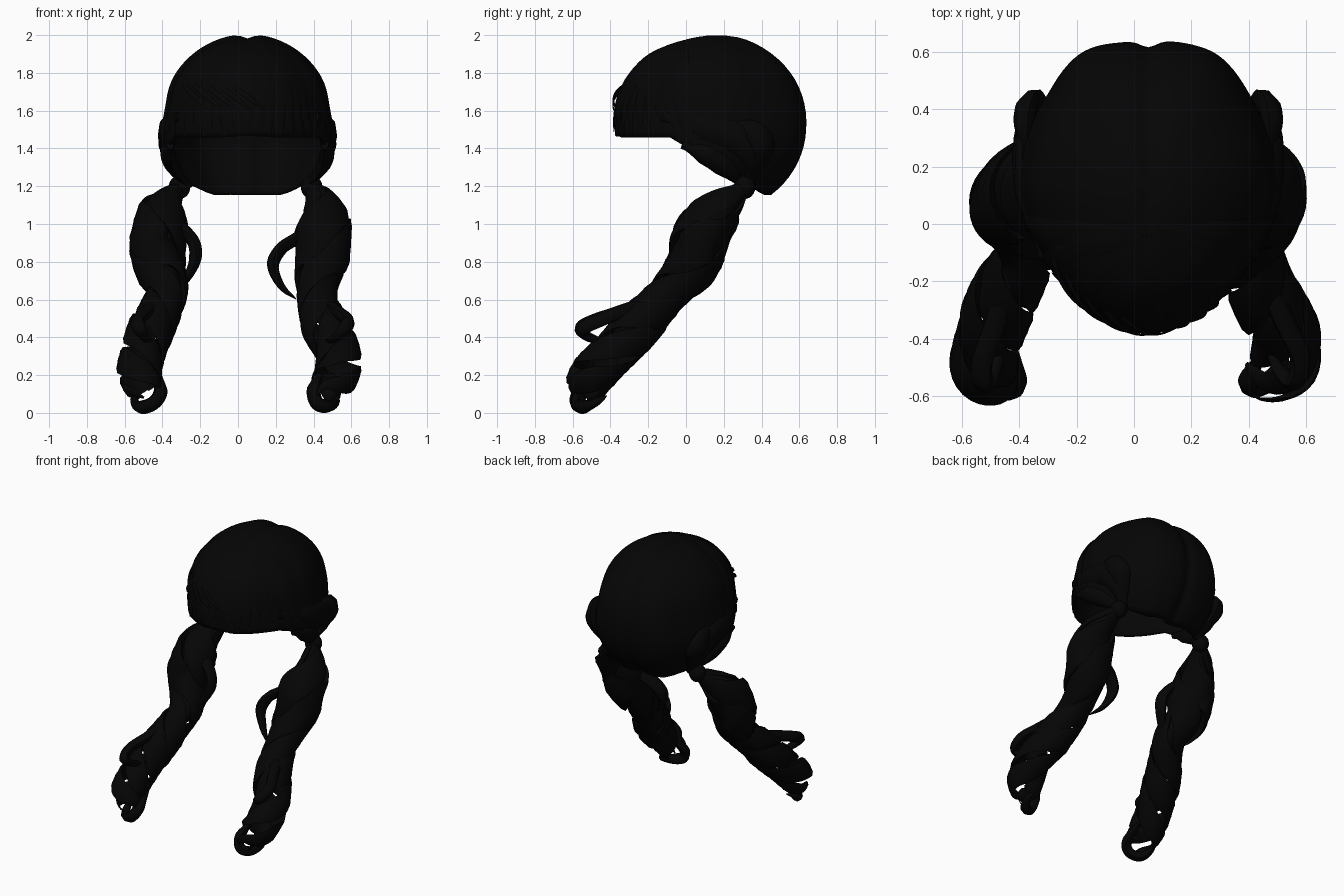
import bpy, bmesh, math, random
from mathutils import Vector

if "Cube" in bpy.data.objects:
    bpy.data.objects.remove(bpy.data.objects["Cube"])

random.seed(4)
black = bpy.data.materials.new("hair black")
black.diffuse_color = (0.0015, 0.0015, 0.0015, 1)
black.use_nodes = True
black.node_tree.nodes["Principled BSDF"].inputs["Base Color"].default_value = black.diffuse_color
MID = 0.05                      # x of the parting
HEAD = Vector((MID, 0.13, 1.52))


def finish(name, bm, angle=50):
    bmesh.ops.recalc_face_normals(bm, faces=bm.faces)
    me = bpy.data.meshes.new(name)
    bm.to_mesh(me)
    bm.free()
    ob = bpy.data.objects.new(name, me)
    bpy.context.collection.objects.link(ob)
    me.materials.append(black)
    bpy.ops.object.select_all(action='DESELECT')
    ob.select_set(True)
    bpy.context.view_layer.objects.active = ob
    bpy.ops.object.shade_smooth_by_angle(angle=math.radians(angle))
    return ob


def spline(pts, n):
    """Sample n+1 points of a smooth curve through pts."""
    p = [Vector(q) for q in pts]
    p = [2 * p[0] - p[1]] + p + [2 * p[-1] - p[-2]]
    out = []
    for i in range(n + 1):
        s = i / n * (len(p) - 3)
        k = min(int(s), len(p) - 4)
        t = s - k
        a, b, c, d = p[k:k + 4]
        out.append(0.5 * (2 * b + (c - a) * t + (2 * a - 5 * b + 4 * c - d) * t * t
                          + (3 * b - a - 3 * c + d) * t ** 3))
    return out


def lock(bm, pts, normals, widths, thicks, sides=8):
    """Flat tapered strand: an oval section swept along pts, facing normals."""
    rings = []
    for i, p in enumerate(pts):
        tan = (pts[min(i + 1, len(pts) - 1)] - pts[max(i - 1, 0)]).normalized()
        side = tan.cross(normals[i]).normalized()
        up = side.cross(tan)
        rings.append([bm.verts.new(p + side * widths[i] * math.cos(a) + up * thicks[i] * math.sin(a))
                      for a in (math.tau * k / sides for k in range(sides))])
    for r, s in zip(rings, rings[1:]):
        for k in range(sides):
            bm.faces.new((r[k], r[(k + 1) % sides], s[(k + 1) % sides], s[k]))
    bm.faces.new(rings[0])
    bm.faces.new(rings[-1])


def taper(n, size, start=0.3, tip=0.05):
    """Widths that swell from the root and narrow to a tip."""
    return [size * max(tip, min(1, start + 3 * i / n) * min(1, (1 - i / n) * 2.2) ** 0.7)
            for i in range(n + 1)]


# ---- cap: rounded shell, two full lobes at the back, groove at the parting
def head_point(phi, theta, off=0.0):
    s, c = math.sin(theta), math.cos(theta)
    front, back = max(0, -math.sin(phi)), max(0, math.sin(phi))
    x, y, z = 0.465 * s * math.cos(phi), 0.505 * s * math.sin(phi), 0.475 * c
    x *= 1 - 0.16 * front * s - 0.03 * back * s
    x *= 1 - 0.045 * math.exp(-((z - 0.09) / 0.12) ** 2)
    z += 0.012 * max(0, c) * math.exp(-((y - 0.1) / 0.2) ** 2)
    y += 0.025 * max(0, c) * back
    away = abs(math.degrees(math.atan2(math.cos(phi), math.sin(phi))))
    lobe = 0.06 * s * s * math.exp(-((away - 30) / 17) ** 2)
    groove = 0.045 * math.exp(-(x / 0.04) ** 2) * min(1, max(0, (y + 0.3) / 0.25))
    ridge = 0.006 * abs(math.sin(phi * 5 + 0.4)) * s
    return HEAD + Vector((x, y, z)) * (1 - groove + ridge + lobe + off)


def hem(y):
    if y < -0.08:
        return 1.46 + max(0, -0.33 - y) * 0.2
    return max(1.155, 1.46 - (y + 0.08) * 0.62)


def hem_theta(phi):
    t = 0.9
    while t < 2.5:
        p = head_point(phi, t)
        if p.z < hem(p.y):
            break
        t += 0.01
    return t


bm = bmesh.new()
SEG, ROWS = 128, 26
top = bm.verts.new(head_point(0, 0))
grid = []
for i in range(SEG):
    phi = math.tau * i / SEG
    end = hem_theta(phi)
    grid.append([bm.verts.new(head_point(phi, end * j / ROWS)) for j in range(1, ROWS + 1)])
for i in range(SEG):
    a, b = grid[i], grid[(i + 1) % SEG]
    bm.faces.new((top, a[0], b[0]))
    for j in range(ROWS - 1):
        bm.faces.new((a[j], a[j + 1], b[j + 1], b[j]))
cap = finish("hair_cap", bm)
shell = cap.modifiers.new("thickness", 'SOLIDIFY')
shell.thickness = 0.02
shell.offset = -1


# ---- fringe: overlapping strands fanning from the crown over the brow
def sphere_dir(phi, theta):
    return Vector((math.sin(theta) * math.cos(phi), math.sin(theta) * math.sin(phi), math.cos(theta)))


N = 20
CROWN = sphere_dir(math.radians(-88), 0.28)
bm = bmesh.new()
for i in range(19):
    phi = math.radians(190 + 160 * i / 18)
    lift = random.uniform(0.0, 0.015)
    goal = sphere_dir(phi, hem_theta(phi) + random.uniform(-0.06, 0.0))
    pts = []
    for k in range(N + 1):
        d = CROWN.slerp(goal, 0.06 + 0.94 * k / N)
        pts.append(head_point(math.atan2(d.y, d.x), math.acos(d.z), lift * k / N))
    lock(bm, pts, [p - HEAD for p in pts], taper(N, random.uniform(0.06, 0.085), 0.15, 0.1), taper(N, 0.013, 0.1))
# loose wisps standing off the brow
for i in range(5):
    phi0 = math.radians(205 + 11 * i)
    pts = [head_point(phi0 + 0.7 * k / N, 1.05 + 0.4 * k / N, 0.055 * math.sin(math.pi * k / N) + 0.005)
           for k in range(N + 1)]
    lock(bm, pts, [p - HEAD for p in pts], taper(N, 0.014), taper(N, 0.005), 6)
finish("fringe", bm)

# ---- side swoops: thick strands gathered back into each tie
for sgn, label in ((-1, "left"), (1, "right")):
    bm = bmesh.new()
    for path, w in (([(.36, -.12, 1.57), (.425, .1, 1.50), (.43, .3, 1.44), (.39, .36, 1.32), (.31, .31, 1.2)], .08),
                    ([(.41, .2, 1.52), (.43, .34, 1.49), (.42, .41, 1.42), (.37, .38, 1.31), (.31, .32, 1.2)], .07),
                    ([(.41, -.02, 1.42), (.42, .12, 1.36), (.38, .23, 1.28), (.31, .30, 1.2)], .06)):
        pts = spline([(MID + sgn * x, y, z) for x, y, z in path], 20)
        lock(bm, pts, [p - HEAD for p in pts], taper(20, w, 0.2, 0.4), taper(20, 0.04, 0.2, 0.5))
    finish(label + "_side_swoop", bm)

# ---- tails: y, z, radius shared; x differs a little on each side
SHAPE = [(.31, 1.20, .03), (.18, 1.07, .11), (.09, .95, .155), (.04, .80, .145), (-.07, .66, .11),
         (-.17, .55, .115), (-.27, .44, .13), (-.38, .32, .12), (-.49, .21, .125), (-.53, .13, .10),
         (-.52, .07, .06)]
XS = {"left": [-.31, -.40, -.42, -.42, -.37, -.41, -.46, -.50, -.52, -.49, -.47],
      "right": [.39, .46, .45, .44, .42, .43, .47, .53, .52, .46, .47]}
CURLS = {"left": [([(-.36, .12, 1.02), (-.28, .05, .96), (-.23, .02, .89), (-.23, 0, .80), (-.28, -.05, .70),
                    (-.34, -.1, .64)], .045),
                  ([(-.42, -.08, .62), (-.48, -.33, .54), (-.53, -.48, .49), (-.52, -.56, .44),
                    (-.48, -.48, .39), (-.45, -.36, .37)], .04),
                  ([(-.42, -.45, .20), (-.41, -.56, .11), (-.45, -.58, .05), (-.52, -.54, .03),
                    (-.55, -.47, .07), (-.51, -.42, .09)], .04)],
         "right": [([(.40, .10, 1.0), (.32, .06, .93), (.23, .03, .87), (.185, 0, .78), (.23, -.04, .67),
                     (.31, -.10, .60)], .05),
                   ([(.42, -.08, .62), (.52, -.33, .54), (.58, -.46, .49), (.56, -.55, .44),
                     (.50, -.50, .39), (.45, -.36, .37)], .04),
                   ([(.43, -.48, .20), (.40, -.55, .12), (.42, -.57, .05), (.48, -.54, .035),
                     (.52, -.47, .06), (.50, -.42, .09)], .04)]}
M = 90
for side in ("left", "right"):
    sgn = -1 if side == "left" else 1
    centre = spline([(x, y, z) for x, (y, z, r) in zip(XS[side], SHAPE)], M)
    radius = [v.x for v in spline([(r, 0, 0) for y, z, r in SHAPE], M)]
    bm = bmesh.new()
    # solid upper core
    n = int(M * 0.5)
    lock(bm, centre[:n], [Vector((0, -1, 0.3))] * n,
         [r * 0.82 * (1 - (i / n) ** 4) + .01 for i, r in enumerate(radius[:n])],
         [r * 0.7 * (1 - (i / n) ** 4) + .01 for i, r in enumerate(radius[:n])], 12)
    # twisting ribbons, thinner and looser toward the ends
    for k in range(3):
        pts, outs, wide, thick = [], [], [], []
        for i, c in enumerate(centre[:M + 1 - 5 * k]):
            t = i / M
            tan = (centre[min(i + 1, M)] - centre[max(i - 1, 0)]).normalized()
            e2 = tan.cross(Vector((1, 0, 0))).normalized()
            e1 = e2.cross(tan)
            a = math.tau * k / 3 + sgn * math.tau * 2.2 * t ** 1.3
            out = e1 * math.cos(a) + e2 * math.sin(a)
            pts.append(c + out * radius[i] * (0.72 + 0.15 * t))
            outs.append(out)
            end = min(1, (M - 5 * k - i) / 14 + 0.15)
            wide.append(radius[i] * (0.78 - 0.28 * t) * end)
            thick.append(radius[i] * (0.24 - 0.1 * t) * end)
        lock(bm, pts, outs, wide, thick, 8)
    finish(side + "_tail", bm)
    # loose curls
    bm = bmesh.new()
    for path, w in CURLS[side]:
        pts = spline(path, 30)
        mid = sum(pts, Vector()) / len(pts)
        lock(bm, pts, [p - mid for p in pts], taper(30, w, 0.5), taper(30, 0.034, 0.5))
    finish(side + "_curls", bm)
    # hair tie
    bm = bmesh.new()
    bmesh.ops.create_uvsphere(bm, u_segments=20, v_segments=12, radius=0.06)
    for v in bm.verts:
        v.co = Vector((v.co.x * 0.95, v.co.y * 0.95, v.co.z * 1.05)) + Vector((XS[side][0], .31, 1.195))
    finish(side + "_hair_tie", bm)
